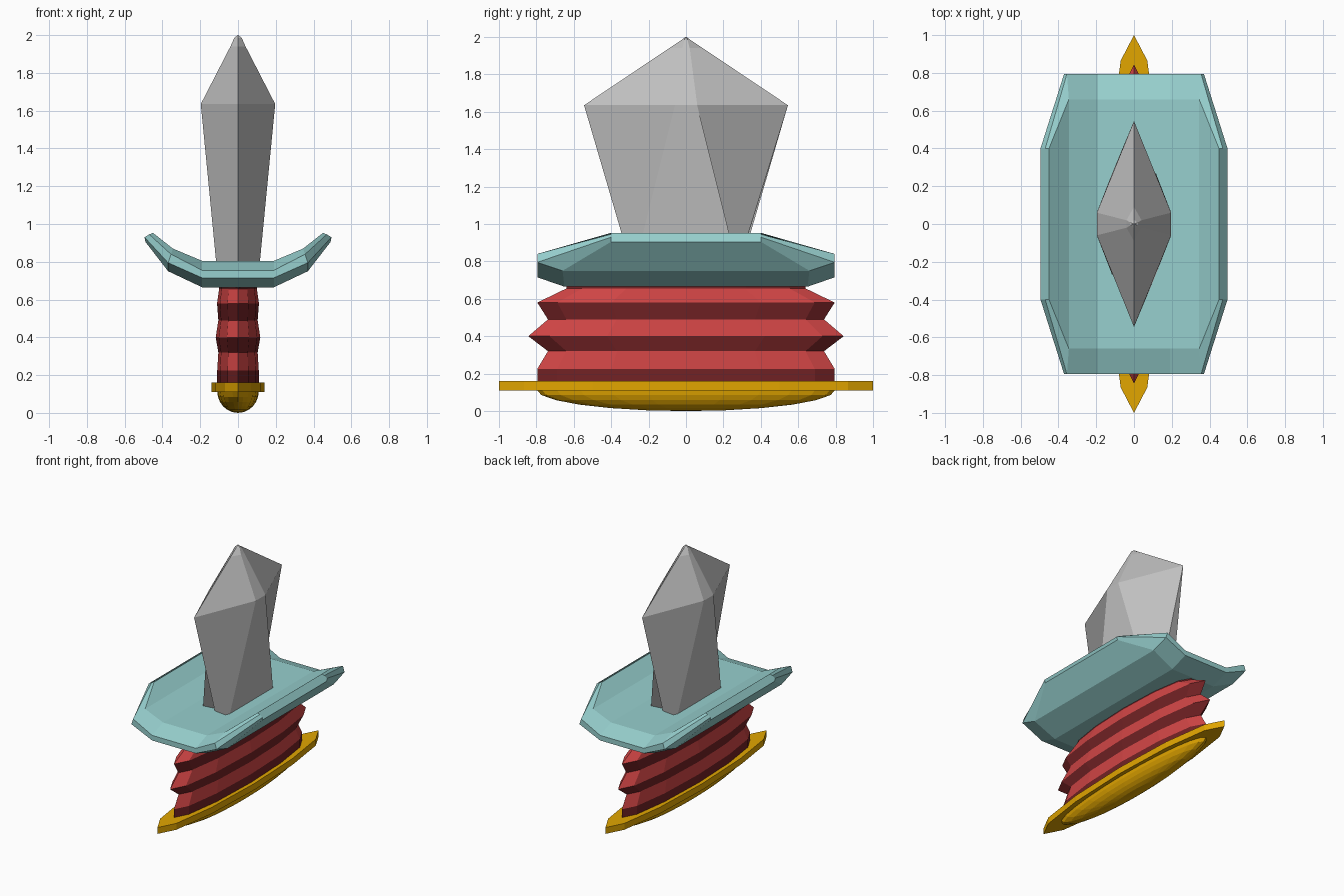
import bpy, bmesh, math

if "Cube" in bpy.data.objects:
    bpy.data.objects.remove(bpy.data.objects["Cube"])


def material(name, rgb):
    m = bpy.data.materials.new(name)
    m.diffuse_color = (*rgb, 1)
    m.use_nodes = True
    m.node_tree.nodes["Principled BSDF"].inputs["Base Color"].default_value = m.diffuse_color
    return m


STEEL = material("grey_steel", (0.53, 0.53, 0.53))
TEAL = material("pale_teal", (0.31, 0.63, 0.62))
RED = material("grip_red", (0.64, 0.06, 0.06))
DARK_RED = material("grip_dark_red", (0.17, 0.016, 0.018))
GOLD = material("gold", (0.76, 0.38, 0.0))


def loft(name, rings, mat):
    """Join equal-length closed rings of points and cap both ends."""
    bm = bmesh.new()
    loops = [[bm.verts.new(p) for p in ring] for ring in rings]
    n = len(loops[0])
    for a, b in zip(loops, loops[1:]):
        for i in range(n):
            j = (i + 1) % n
            bm.faces.new((a[i], a[j], b[j], b[i]))
    bm.faces.new(loops[0][::-1])
    bm.faces.new(loops[-1])
    bmesh.ops.remove_doubles(bm, verts=bm.verts, dist=0.0005)
    bmesh.ops.recalc_face_normals(bm, faces=bm.faces)
    me = bpy.data.meshes.new(name)
    bm.to_mesh(me)
    bm.free()
    me.materials.append(mat)
    ob = bpy.data.objects.new(name, me)
    bpy.context.collection.objects.link(ob)
    return ob


def ellipse(rx, ry, z, n=12):
    return [(rx * math.sin(math.tau * i / n), ry * math.cos(math.tau * i / n), z)
            for i in range(n)]


def blade_ring(z, end, side_x, side_y):
    """Six-sided blade section: two sharp ends and a flat on each side."""
    return [(0, end, z), (side_x, side_y, z), (side_x, -side_y, z),
            (0, -end, z), (-side_x, -side_y, z), (-side_x, side_y, z)]


# Blade: flares upward, then tapers to a blunt tip
loft("blade", [blade_ring(0.74, 0.268, 0.11, 0.283),
               blade_ring(1.635, 0.545, 0.197, 0.06),
               blade_ring(1.94, 0.09, 0.04, 0.02),
               blade_ring(1.985, 0.022, 0.02, 0.008),
               blade_ring(2.0, 0.002, 0.002, 0.001)], STEEL)

# Guard: bevelled section swept across x; rows are (x, y half-width, z)
# ordered top, upper edge, lower edge, bottom
half = [
    [(0.19, 0.66, 0.805), (0.19, 0.795, 0.755), (0.19, 0.795, 0.715), (0.19, 0.65, 0.665)],
    [(0.345, 0.66, 0.87), (0.355, 0.795, 0.84), (0.37, 0.795, 0.795), (0.37, 0.66, 0.75)],
    [(0.45, 0.40, 0.953), (0.47, 0.40, 0.945), (0.495, 0.40, 0.93), (0.49, 0.40, 0.905)],
]


def guard_ring(row, sign):
    return ([(sign * x, y, z) for x, y, z in row]
            + [(sign * x, -y, z) for x, y, z in reversed(row)])


loft("guard", [guard_ring(r, -1) for r in reversed(half)]
     + [guard_ring(r, 1) for r in half], TEAL)

# Grip: ribbed handle with alternating dark bands
grip = [(0.15, 0.110, 0.795), (0.225, 0.110, 0.795), (0.32, 0.104, 0.738),
        (0.40, 0.118, 0.843), (0.49, 0.104, 0.738), (0.58, 0.111, 0.795),
        (0.655, 0.100, 0.64), (0.69, 0.100, 0.64)]
handle = loft("grip", [ellipse(rx, ry, z) for z, rx, ry in grip], RED)
handle.data.materials.append(DARK_RED)
for face in handle.data.polygons:
    z = face.center.z
    band = sum(z > level for level, _, _ in grip[1:])
    face.material_index = 1 if band % 2 == 0 else 0

# Pommel collar: flat twelve-sided plate
loft("pommel_collar", [ellipse(0.14, 1.0, 0.11), ellipse(0.14, 1.0, 0.16)], GOLD)

# Pommel: half ellipsoid under the collar
dome = []
for k in range(7):
    a = math.radians(89.5 * (1 - k / 6))
    dome.append(ellipse(0.11 * math.cos(a), 0.80 * math.cos(a),
                        0.115 - 0.115 * math.sin(a), 24))
loft("pommel", dome, GOLD)
